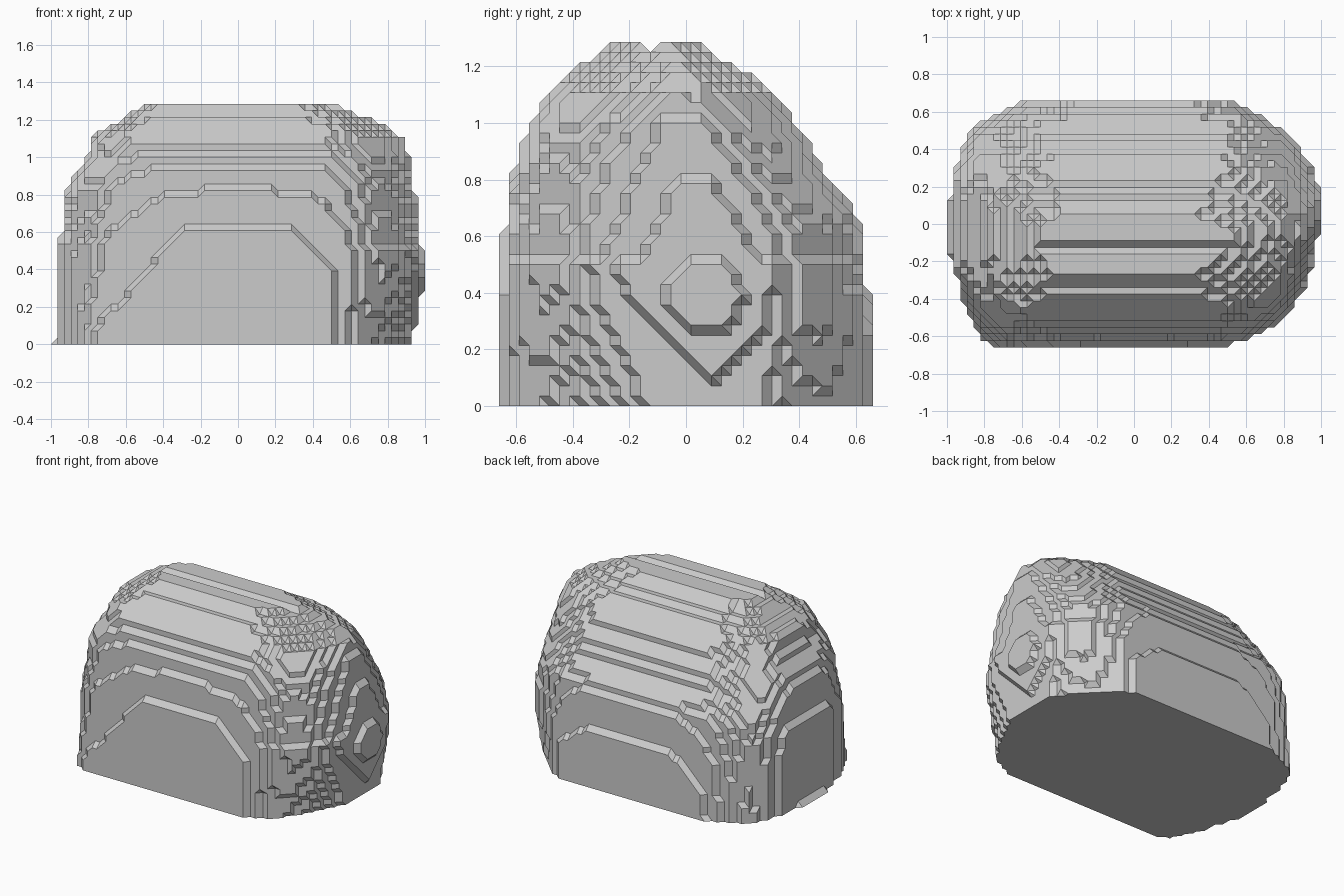
import bpy, bmesh, math
from mathutils import Vector

cube = bpy.data.objects.get("Cube")
if cube:
    bpy.data.objects.remove(cube)

NX, NY, NZ = 57, 38, 37
H = 2 / (NX - 1)

# Vertical profiles: (height, reach)
FRONT = [(0, .66), (.3, .655), (.62, .646), (.66, .63), (.83, .61), (.95, .58),
         (1.08, .52), (1.16, .45), (1.22, .37), (1.29, .28)]
BACK = [(0, .66), (.39, .647), (.45, .635), (.67, .611), (.74, .56), (.82, .5),
        (.92, .45), (1.02, .38), (1.1, .33), (1.17, .25), (1.25, .1), (1.29, .06)]
LEFT = [(0, .98), (.28, 1), (.5, 1), (.54, .97), (.8, .943),
        (1, .92), (1.1, .88), (1.17, .8), (1.22, .7), (1.29, .53)]
RIGHT = [(0, .96), (.55, .96), (.6, .94), (.8, .92), (.9, .88), (1, .81),
         (1.12, .77), (1.2, .65), (1.29, .5)]

# Plan outline, scaled to one, counter-clockwise
PLAN = [(.5, -1), (.64, -.88), (.73, -.74), (.83, -.51), (1, 0), (1, .18),
        (.94, .37), (.85, .58), (.74, .76), (.63, .9), (.53, 1), (-.58, 1),
        (-.79, .88), (-.89, .76), (-.97, .57), (-1, .3), (-1, -.22),
        (-.98, -.42), (-.94, -.66), (-.85, -.93), (-.765, -1)]


def reach(profile, z):
    for (z0, r0), (z1, r1) in zip(profile, profile[1:]):
        if z <= z1:
            return r0 + (r1 - r0) * (z - z0) / (z1 - z0)
    return profile[-1][1]


def position(point):
    i, j, k = point
    return Vector((i - (NX - 1) / 2, j - (NY - 1) / 2, k)) * H


def outside_cap(x, y, z):
    """The left side ends in a pointed plate with a small round boss on it."""
    if x > .98:
        return math.hypot(y - .07, z - .39) > .13
    return x > .95 and z < .09 + abs(y - .1)


# Outline edges as half planes
planes = []
for (ax, ay), (bx, by) in zip(PLAN, PLAN[1:] + PLAN[:1]):
    nx, ny = by - ay, ax - bx
    d = nx * ax + ny * ay
    planes.append((nx / d, ny / d))

# Fill the lattice layer by layer
filled = set()
for k in range(NZ):
    z = k * H
    yf, yb = -reach(FRONT, z), reach(BACK, z)
    xl, xr = reach(LEFT, z), reach(RIGHT, z)
    mid = (yf + yb) * .3
    rounding = .6 * math.sin(math.pi * z / (NZ * H))
    for j in range(NY):
        for i in range(NX):
            x, y, _ = position((i, j, k))
            u = x / (xl if x > 0 else xr)
            v = (y - mid) / (yb - mid if y > mid else mid - yf)
            g = max(a * u + b * v for a, b in planes)
            soft = (abs(u) ** 3.5 + abs(v) ** 3.5) ** (1 / 3.5)
            if g + (soft - g) * rounding <= 1.025 and not outside_cap(x, y, z):
                filled.add((i, j, k))

# Shallow groove along the top, thin foot on the right side
filled -= {(i, 15, NZ - 1) for i in range(NX)}
filled |= {(i, j, 0) for i in range(2) for j in range(14, 23)}

# Cell faces, each wound outward
CELL_FACES = []
for axis in range(3):
    p, q = (axis + 1) % 3, (axis + 2) % 3
    for side in (0, 1):
        ring = []
        for s, t in ((0, 0), (1, 0), (1, 1), (0, 1)):
            c = [0, 0, 0]
            c[axis], c[p], c[q] = side, s, t
            ring.append(tuple(c))
        CELL_FACES.append(ring if side else ring[::-1])


def cell_loops(cell):
    """Join the crossings (inner point, outer point) of a cell into loops."""
    link = {}
    for ring in CELL_FACES:
        pts = [tuple(a + b for a, b in zip(cell, c)) for c in ring]
        ins = [p in filled for p in pts]
        for n in range(4):
            if not ins[n - 1] and ins[n]:
                m = n
                while ins[(m + 1) % 4]:
                    m += 1
                link[pts[n], pts[n - 1]] = pts[m % 4], pts[(m + 1) % 4]
    while link:
        first, nxt = link.popitem()
        loop = [first]
        while nxt != first:
            loop.append(nxt)
            nxt = link.pop(nxt)
        yield loop


# Skin the lattice, then pull the skin in so that every step is a full slope
bm = bmesh.new()
verts = {}


def vert(crossing):
    if crossing not in verts:
        inner, outer = crossing
        verts[crossing] = bm.verts.new((position(inner) + position(outer)) / 2)
    return verts[crossing]


corners = [(a, b, c) for a in (0, 1) for b in (0, 1) for c in (0, 1)]
cells = {(i - a, j - b, k - c) for i, j, k in filled for a, b, c in corners}
for cell in sorted(cells):
    for loop in cell_loops(cell):
        bm.faces.new([vert(c) for c in loop])
bmesh.ops.triangulate(bm, faces=bm.faces)
for (inner, outer), v in verts.items():
    v.co = position(inner)
bmesh.ops.remove_doubles(bm, verts=bm.verts, dist=H / 10)
bmesh.ops.dissolve_limit(bm, angle_limit=math.radians(1), verts=bm.verts, edges=bm.edges)

mesh = bpy.data.meshes.new("stepped_body")
bm.to_mesh(mesh)
bm.free()
body = bpy.data.objects.new("stepped_body", mesh)
bpy.context.scene.collection.objects.link(body)

# Plain grey
grey = bpy.data.materials.new("plain grey")
grey.use_nodes = True
colour = (.6, .6, .6, 1)
grey.diffuse_color = colour
grey.node_tree.nodes["Principled BSDF"].inputs["Base Color"].default_value = colour
mesh.materials.append(grey)
